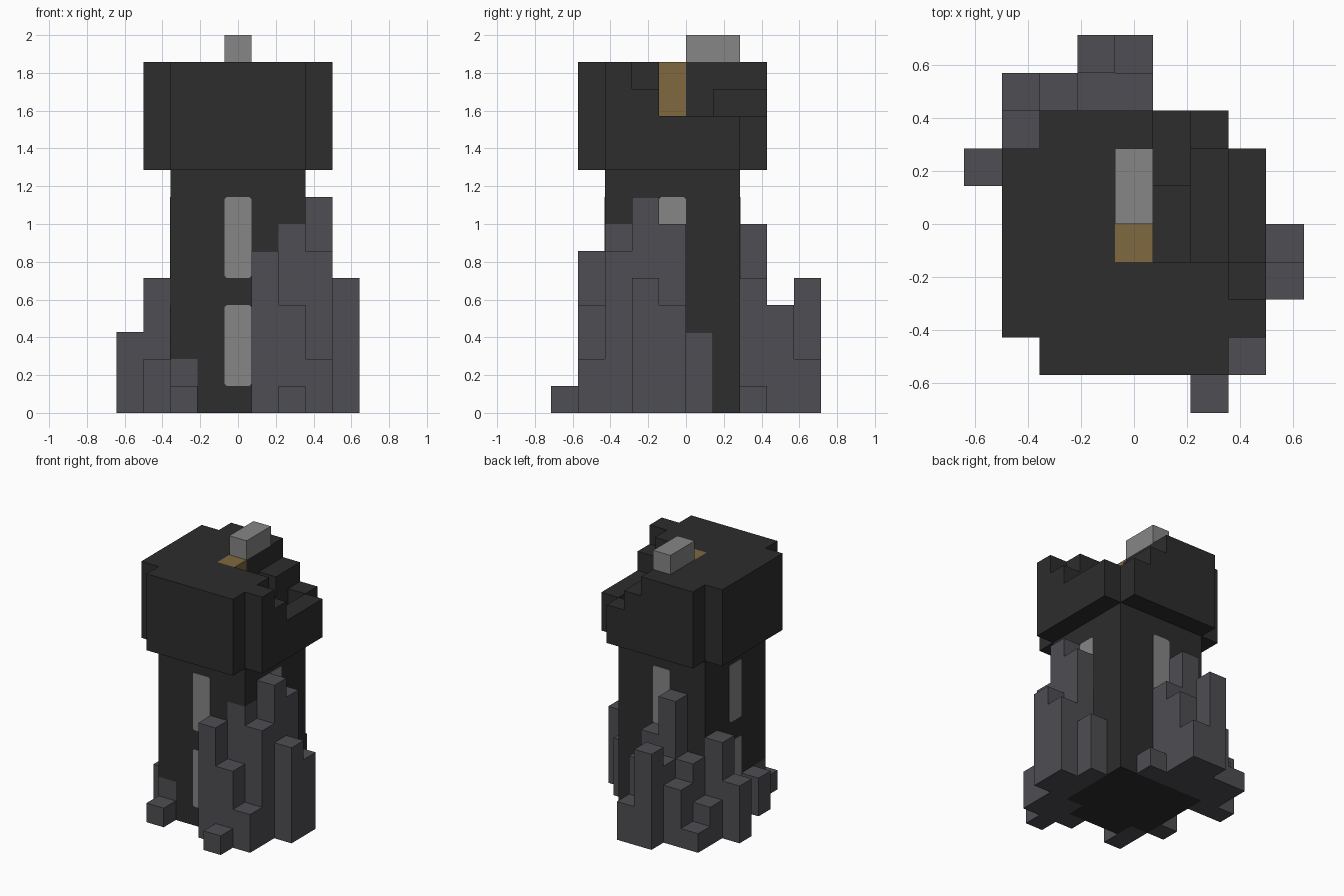
import bpy
import bmesh
from mathutils import Vector

if "Cube" in bpy.data.objects:
    bpy.data.objects.remove(bpy.data.objects["Cube"], do_unlink=True)

U = 1 / 7                                   # block size
ORIGIN = Vector((-4.5 * U, -5 * U, 0))      # corner of block (0, 0, 0)


def make_material(name, r, g, b):
    mat = bpy.data.materials.new(name)
    mat.use_nodes = True
    mat.diffuse_color = (r, g, b, 1)
    mat.node_tree.nodes["Principled BSDF"].inputs["Base Color"].default_value = (r, g, b, 1)
    return mat


black = make_material("charcoal", .026, .026, .026)
slate = make_material("slate grey", .077, .075, .085)
pale = make_material("pale grey", .238, .238, .238)
brass = make_material("brass brown", .216, .138, .050)


def finish(bm, name, mat):
    mesh = bpy.data.meshes.new(name)
    bm.to_mesh(mesh)
    bm.free()
    mesh.materials.append(mat)
    obj = bpy.data.objects.new(name, mesh)
    bpy.context.collection.objects.link(obj)
    return obj


def column(i, j, low, high):
    return {(i, j, k) for k in range(low, high)}


def block_part(name, cells, solid, mat):
    """Mesh the outer faces of a set of unit blocks, joined into flat areas."""
    bm = bmesh.new()
    for cell in sorted(cells):
        for axis in range(3):
            for sign in (-1, 1):
                n = list(cell)
                n[axis] += sign
                if tuple(n) in solid:
                    continue
                a, b = (axis + 1) % 3, (axis + 2) % 3
                ring = []
                for u, v in ((-1, -1), (1, -1), (1, 1), (-1, 1)):
                    p = Vector(cell) + Vector((.5, .5, .5))
                    p[axis] += sign / 2
                    p[a] += u / 2
                    p[b] += v / 2
                    ring.append(bm.verts.new(ORIGIN + p * U))
                bm.faces.new(ring if sign > 0 else ring[::-1])
    bmesh.ops.remove_doubles(bm, verts=bm.verts, dist=U / 100)
    bmesh.ops.dissolve_limit(bm, angle_limit=.01, verts=bm.verts, edges=bm.edges)
    return finish(bm, name, mat)


# Rock clusters: heights of the stacks at each grid position
rock_heights = {
    # front and right cluster
    (6, 0): 1, (5, 1): 6, (6, 1): 4, (7, 1): 2, (6, 2): 7, (7, 2): 6,
    (7, 3): 8, (7, 4): 7, (7, 5): 3, (8, 3): 5, (8, 4): 4,
    # back cluster
    (5, 7): 1, (4, 7): 5, (3, 7): 7, (2, 7): 4, (1, 7): 2,
    (4, 8): 4, (3, 8): 4, (2, 8): 3, (1, 8): 1, (4, 9): 2, (3, 9): 5,
    # left side and front left corner
    (1, 6): 5, (0, 6): 3, (1, 3): 2, (2, 2): 2, (2, 1): 1,
}
rocks = set()
for (i, j), h in rock_heights.items():
    rocks |= column(i, j, 0, h)

# Square tower shaft
shaft = set()
for i in range(2, 7):
    for j in range(2, 7):
        shaft |= column(i, j, 0, 9)
shaft -= rocks

# Wide head with cut corners and a broken back corner
broken = {(7, 3): 12, (5, 4): 11, (5, 5): 11, (5, 6): 12, (5, 7): 12, (6, 7): 11}
broken.update({(6, j): 10 for j in (4, 5, 6)})
broken.update({(7, j): 11 for j in (4, 5, 6)})
head = set()
for i in range(1, 8):
    for j in range(1, 8):
        if not (i in (1, 7) and j in (1, 7)):
            head |= column(i, j, 9, broken.get((i, j), 13))

hinge = column(4, 4, 11, 13)
lever = column(4, 5, 13, 14) | column(4, 6, 13, 14)
head -= hinge
solid = rocks | shaft | head | hinge | lever

block_part("rock_clusters", rocks, solid, slate)
block_part("tower_shaft", shaft, solid, black)
block_part("tower_head", head, solid, black)
block_part("hinge_block", hinge, solid, brass)
block_part("top_lever", lever, solid, pale)


# Two tall windows with clipped corners on each side of the shaft
def window(name, centre, normal, low, high):
    side = Vector((-normal.y, normal.x, 0))
    w, c, t = U / 2, .012, .004
    bm = bmesh.new()
    ring = []
    for s, z, flip in ((-1, low, 1), (1, low, 0), (1, high, 1), (-1, high, 0)):
        inward = c if z == low else -c
        pair = [(s * w, z + inward), (s * (w - c), z)]
        ring += pair if flip else pair[::-1]
    front = bm.faces.new([bm.verts.new(centre + side * a + Vector((0, 0, z)))
                          for a, z in ring])
    moved = bmesh.ops.extrude_face_region(bm, geom=[front])["geom"]
    bmesh.ops.translate(bm, vec=normal * t,
                        verts=[v for v in moved if isinstance(v, bmesh.types.BMVert)])
    bmesh.ops.recalc_face_normals(bm, faces=bm.faces)
    finish(bm, name, pale)


middle = Vector((0, -U / 2, 0))
for label, n in (("front", (0, -1, 0)), ("back", (0, 1, 0)),
                 ("left", (1, 0, 0)), ("right", (-1, 0, 0))):
    normal = Vector(n)
    for level, low in (("lower", 1), ("upper", 5)):
        window(f"{label}_{level}_window", middle + normal * 2.5 * U, normal,
               low * U, (low + 3) * U)
